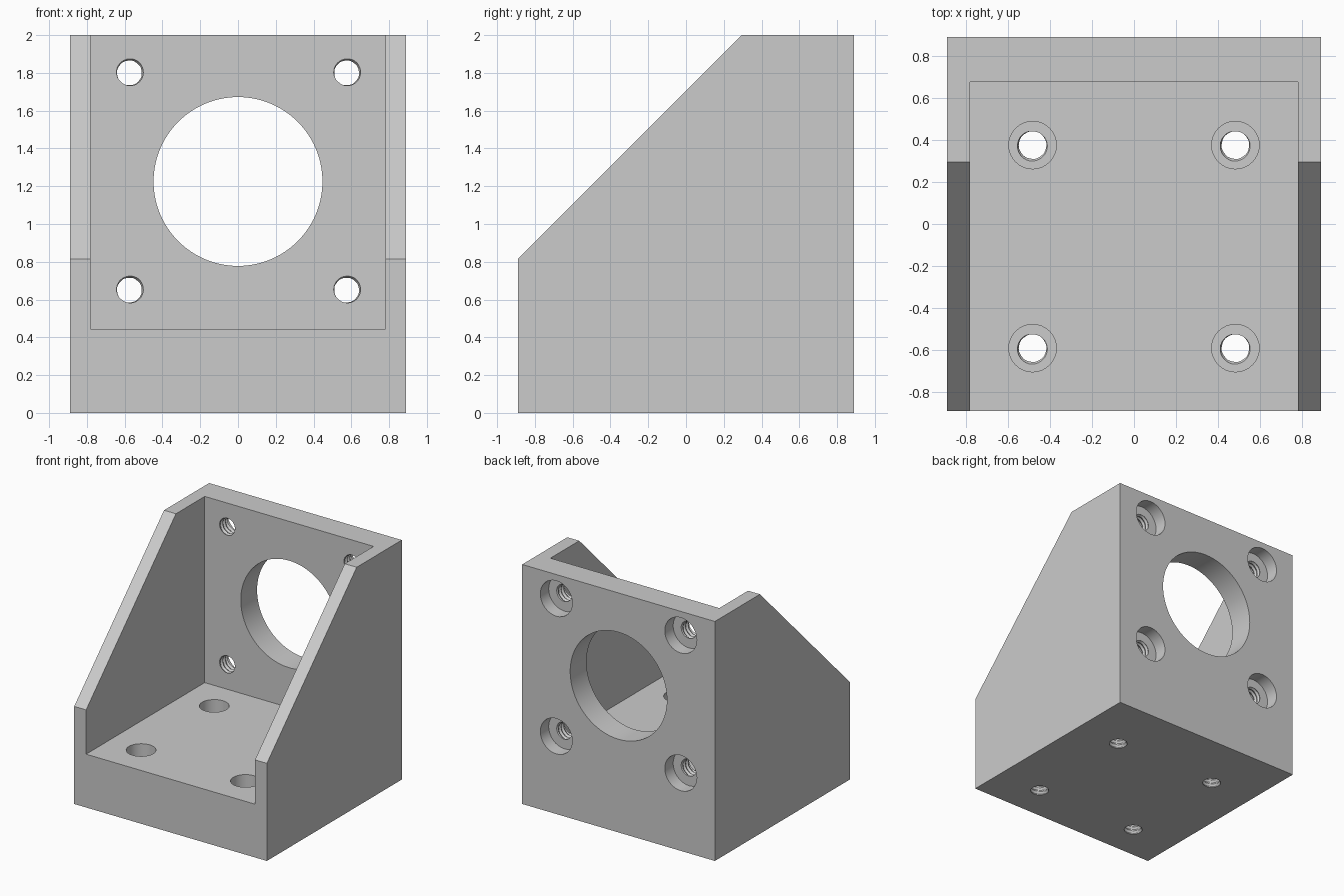
import bpy, bmesh, math
from mathutils import Matrix, Vector

cube = bpy.data.objects.get("Cube")
if cube:
    bpy.data.objects.remove(cube, do_unlink=True)

grey = bpy.data.materials.new("light grey")
grey.use_nodes = True
colour = (0.6, 0.6, 0.6, 1)
grey.diffuse_color = colour
grey.node_tree.nodes["Principled BSDF"].inputs["Base Color"].default_value = colour

HALF, HEIGHT = 0.89, 2.0
INNER_X, BASE_TOP, PLATE_FRONT = 0.78, 0.445, 0.675
PITCH, SEGMENTS, STEPS = 0.035, 32, 8


def make_object(name, bm):
    bmesh.ops.recalc_face_normals(bm, faces=bm.faces)
    mesh = bpy.data.meshes.new(name)
    bm.to_mesh(mesh)
    bm.free()
    mesh.materials.append(grey)
    obj = bpy.data.objects.new(name, mesh)
    bpy.context.collection.objects.link(obj)
    return obj


def lathe(bm, rows, segments, matrix):
    """Capped tube along local z; each row is (z, radius function of turn)."""
    rings = []
    for z, radius in rows:
        ring = []
        for i in range(segments):
            turn = i / segments
            a = turn * math.tau
            r = radius(turn)
            ring.append(bm.verts.new(matrix @ Vector((r * math.cos(a), r * math.sin(a), z))))
        rings.append(ring)
    for low, high in zip(rings, rings[1:]):
        for i in range(segments):
            j = (i + 1) % segments
            bm.faces.new((low[i], low[j], high[j], high[i]))
    bm.faces.new(rings[0][::-1])
    bm.faces.new(rings[-1])


def screw_hole(bm, matrix, bore_radius, bore_depth, thickness):
    """Counterbore entering along -z, then a helical threaded hole."""
    def plain(r):
        return lambda turn: r

    def thread(z):
        return lambda turn: 0.065 + 0.024 * abs((z / PITCH - turn) % 1 - 0.5)

    rows = [(0.05, plain(bore_radius)), (-bore_depth, plain(bore_radius))]
    count = math.ceil((thickness - bore_depth + 0.02) / PITCH * STEPS)
    for k in range(count + 1):
        z = -bore_depth - k * PITCH / STEPS
        rows.append((z, thread(z)))
    lathe(bm, rows, SEGMENTS, matrix)


def cut(target, cutter):
    mod = target.modifiers.new(cutter.name, "BOOLEAN")
    mod.operation = "DIFFERENCE"
    mod.solver = "EXACT"
    mod.object = cutter
    cutter.hide_render = True
    cutter.hide_set(True)


# Side silhouette extruded across the full width
bm = bmesh.new()
outline = [(-HALF, 0), (HALF, 0), (HALF, HEIGHT), (0.295, HEIGHT), (-HALF, 0.815)]
face = bm.faces.new([bm.verts.new((-HALF, y, z)) for y, z in outline])
sides = bmesh.ops.extrude_face_region(bm, geom=[face])["geom"]
bmesh.ops.translate(bm, verts=[v for v in sides if isinstance(v, bmesh.types.BMVert)],
                    vec=(2 * HALF, 0, 0))
bracket = make_object("motor_bracket", bm)

# Open pocket between the two side walls, base and back plate
bm = bmesh.new()
low = Vector((-INNER_X, -HALF - 0.2, BASE_TOP))
high = Vector((INNER_X, PLATE_FRONT, HEIGHT + 0.2))
bmesh.ops.create_cube(bm, size=1, matrix=Matrix.Translation((low + high) / 2)
                      @ Matrix.Diagonal((*(high - low), 1)))
pocket = make_object("pocket_cutter", bm)

# Large shaft opening and four counterbored holes through the back plate
bm = bmesh.new()
to_back = Matrix.Rotation(-math.pi / 2, 4, "X")
opening = lambda turn: 0.447
lathe(bm, [(-0.3, opening), (0.1, opening)], 96,
      Matrix.Translation((0, HALF, 1.225)) @ to_back)
for x in (-0.575, 0.575):
    for z in (0.65, 1.8):
        screw_hole(bm, Matrix.Translation((x, HALF, z)) @ to_back,
                   0.148, 0.11, HALF - PLATE_FRONT)

# Four counterbored holes through the base
for x in (-0.482, 0.482):
    for y in (-0.59, 0.375):
        screw_hole(bm, Matrix.Translation((x, y, BASE_TOP)), 0.113, 0.22, BASE_TOP)
holes = make_object("hole_cutter", bm)

cut(bracket, pocket)
cut(bracket, holes)

# Bake the cuts, then smooth only the round walls
bpy.ops.object.select_all(action="DESELECT")
bracket.select_set(True)
bpy.context.view_layer.objects.active = bracket
for name in [m.name for m in bracket.modifiers]:
    bpy.ops.object.modifier_apply(modifier=name)
for cutter in (pocket, holes):
    bpy.data.objects.remove(cutter, do_unlink=True)
bpy.ops.object.shade_smooth_by_angle(angle=math.radians(30))
